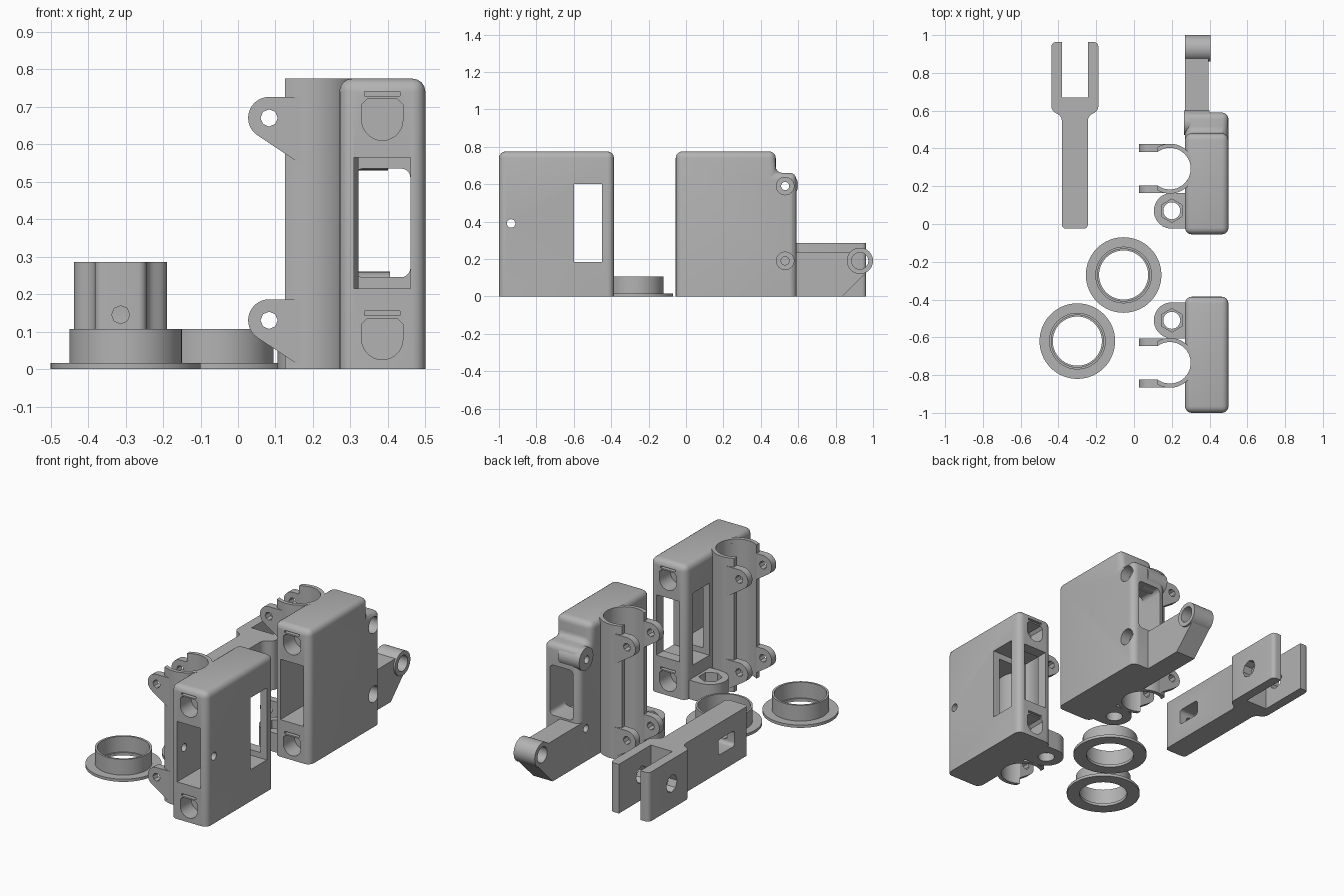
import bpy, bmesh, math

if bpy.data.objects.get("Cube"):
    bpy.data.objects.remove(bpy.data.objects["Cube"], do_unlink=True)

grey = bpy.data.materials.new("plain grey")
grey.use_nodes = True
COLOUR = (0.45, 0.45, 0.45, 1)
grey.diffuse_color = COLOUR
grey.node_tree.nodes["Principled BSDF"].inputs["Base Color"].default_value = COLOUR


def prism(name, pts, axis, lo, hi, round_edges=0, keep=None):
    """Extrude a 2D outline along an axis, rounding the edges picked by keep."""
    place = {"x": lambda u, v, w: (w, u, v),
             "y": lambda u, v, w: (u, w, v),
             "z": lambda u, v, w: (u, v, w)}[axis]
    bm = bmesh.new()
    face = bm.faces.new([bm.verts.new(place(u, v, lo)) for u, v in pts])
    ext = bmesh.ops.extrude_face_region(bm, geom=[face])
    shift = place(0, 0, hi - lo)
    bmesh.ops.translate(bm, vec=shift,
                        verts=[g for g in ext["geom"] if isinstance(g, bmesh.types.BMVert)])
    bmesh.ops.recalc_face_normals(bm, faces=bm.faces)
    if round_edges:
        edges = [e for e in bm.edges if keep(e)]
        bmesh.ops.bevel(bm, geom=edges, offset=round_edges, segments=4,
                        profile=0.5, affect="EDGES", clamp_overlap=True)
    mesh = bpy.data.meshes.new(name)
    bm.to_mesh(mesh)
    bm.free()
    mesh.materials.append(grey)
    ob = bpy.data.objects.new(name, mesh)
    bpy.context.collection.objects.link(ob)
    return ob


def rect(u0, u1, v0, v1):
    return [(u0, v0), (u1, v0), (u1, v1), (u0, v1)]


def arc(u, v, r, a0=0, a1=360, n=32):
    """Points on an arc; a full turn leaves out the repeated end point."""
    count = n if a1 - a0 == 360 else n + 1
    return [(u + r * math.cos(math.radians(a0 + (a1 - a0) * i / n)),
             v + r * math.sin(math.radians(a0 + (a1 - a0) * i / n))) for i in range(count)]


def round_rect(u0, u1, v0, v1, r):
    return (arc(u1 - r, v1 - r, r, 0, 90, 5) + arc(u0 + r, v1 - r, r, 90, 180, 5)
            + arc(u0 + r, v0 + r, r, 180, 270, 5) + arc(u1 - r, v0 + r, r, 270, 359.9, 5))


def cut(ob, *cutters):
    """Subtract the cutters, bake the result and remove them."""
    for c in cutters:
        c.hide_render = True
        mod = ob.modifiers.new("cut", "BOOLEAN")
        mod.operation, mod.solver, mod.object = "DIFFERENCE", "EXACT", c
    bpy.context.view_layer.update()
    baked = bpy.data.meshes.new_from_object(
        ob.evaluated_get(bpy.context.evaluated_depsgraph_get()))
    ob.modifiers.clear()
    ob.data = baked
    for c in cutters:
        bpy.data.objects.remove(c, do_unlink=True)
    return ob


def upper(e):
    return any(v.co.z > 0.001 for v in e.verts)


def upright(e):
    return abs(e.verts[0].co.z - e.verts[1].co.z) > 0.1


LEFT, RIGHT, TOP = 0.27, 0.5, 0.775
MID = 0.385


def end_pockets(y, inward):
    """Screw pockets with flat top and round bottom, with a thin slot above each."""
    lo, hi = sorted((y - 0.02 * inward, y + 0.1 * inward))
    out = []
    for z in (0.08, 0.665):
        shape = arc(MID, z, 0.055, 180, 360, 14) + [(MID + 0.055, z + 0.04), (MID + 0.04, z + 0.055),
                                                   (MID - 0.04, z + 0.055), (MID - 0.055, z + 0.04)]
        out.append(prism("cutter", shape, "y", lo, hi))
        out.append(prism("cutter", rect(MID - 0.047, MID + 0.047, z + 0.063, z + 0.075), "y", lo, hi))
    return out


def clamp_side(prefix, cy, nut_y):
    """Half-pipe cradle with four bolt ears, and a nut holder at the foot."""
    cx = 0.19
    a_out = math.degrees(math.acos(-0.065 / 0.132))
    a_in = math.degrees(math.acos(-0.065 / 0.11))
    ring = arc(cx, cy, 0.132, -a_out, a_out, 36) + arc(cx, cy, 0.11, -a_in, a_in, 36)[::-1]
    prism(prefix + "_cradle", ring, "z", 0, TOP)
    for level, z in (("lower", 0.13), ("upper", 0.67)):
        shape = arc(0.083, z, 0.056, 90, 236, 16) + [(0.175, z - 0.128), (0.175, z + 0.056)]
        for side, y0 in (("front", cy - 0.13), ("back", cy + 0.088)):
            ear = prism(f"{prefix}_{level}_{side}_ear", shape, "y", y0, y0 + 0.042)
            cut(ear, prism("cutter", arc(0.083, z, 0.023, n=8), "y", y0 - 0.1, y0 + 0.1),
                prism("cutter", arc(cx, cy, 0.11, n=48), "z", -0.1, 1))
    holder = prism(prefix + "_nut_holder",
                   arc(0.2, nut_y, 0.095, 90, 270, 18) + [(0.29, nut_y - 0.095), (0.29, nut_y + 0.095)],
                   "z", 0, 0.11)
    cut(holder, prism("cutter", arc(0.2, nut_y, 0.045, n=24), "z", -0.1, 0.2),
        prism("cutter", arc(0.2, nut_y, 0.062, 30, 390, 6), "z", 0.05, 0.2))


def pipe_cut(cy):
    return prism("cutter", arc(0.19, cy, 0.11, n=48), "z", -0.1, 1)


# Front housing: hollow lengthwise, with a slot across it
front = prism("front_housing", rect(-1, -0.385, 0, TOP), "x", LEFT, RIGHT, 0.035, upper)
cut(front,
    prism("cutter", rect(0.31, 0.46, 0.215, 0.565), "y", -1.1, -0.3),
    prism("cutter", rect(-0.6, -0.45, 0.183, 0.6), "x", 0.2, 0.6),
    prism("cutter", arc(-0.935, 0.39, 0.023, n=16), "x", 0.2, 0.6),
    pipe_cut(-0.735), *end_pockets(-1, 1), *end_pockets(-0.385, -1))
clamp_side("front", -0.735, -0.51)

# Back housing: stepped at the rear, with two cross bolts
step = [(-0.055, 0), (0.59, 0), (0.59, 0.66), (0.48, 0.66), (0.48, TOP), (-0.055, TOP)]
back = prism("back_housing", step, "x", LEFT, RIGHT, 0.035, upper)
bolts = []
for z in (0.19, 0.59):
    bolts.append(prism("cutter", arc(0.53, z, 0.022, n=16), "x", 0.2, 0.6))
    bolts.append(prism("cutter", arc(0.53, z, 0.047, n=24), "x", 0.44, 0.6))
cut(back,
    prism("cutter", rect(0.31, 0.46, 0.215, 0.565), "y", -0.1, 0.45),
    prism("cutter", round_rect(0.31, 0.46, 0.245, 0.535, 0.025), "y", 0.4, 0.7),
    pipe_cut(0.293), *end_pockets(-0.055, 1), *bolts)
clamp_side("back", 0.293, 0.07)

# Hinge barrel on the rear step
cut(prism("hinge_barrel", arc(0.535, 0.595, 0.065), "x", 0.265, 0.4),
    prism("cutter", arc(0.53, 0.59, 0.022, n=16), "x", 0.2, 0.42))

# Rear arm with a bored boss at its end
bore = dict(pts=arc(0.93, 0.19, 0.045, n=24), axis="x", lo=0.2, hi=0.6)
cut(prism("rear_arm", [(0.56, 0), (0.835, 0), (0.975, 0.14), (0.93, 0.235), (0.56, 0.235)],
          "x", LEFT, 0.395), prism("cutter", **bore))
cut(prism("arm_boss", arc(0.93, 0.19, 0.07), "x", LEFT, 0.405), prism("cutter", **bore))

# Fork lever: narrow stem widening to two prongs
FX = -0.313
half = [(0.069, -0.025), (0.069, 0.57), (0.124, 0.6), (0.124, 0.963), (0.069, 0.963), (0.069, 0.67)]
outline = [(FX + x, y) for x, y in half] + [(FX - x, y) for x, y in reversed(half)]
fork = prism("fork_lever", outline, "z", 0, 0.285, 0.022,
             lambda e: upright(e) and (abs(e.verts[0].co.x - FX) > 0.1 or e.verts[0].co.y < 0.6))
cut(fork,
    prism("cutter", arc(0.755, 0.145, 0.05, n=8), "x", -0.6, 0),
    prism("cutter", round_rect(0.1, 0.25, 0.1, 0.19, 0.02), "x", -0.6, 0),
    prism("cutter", arc(FX, 0.145, 0.024, n=8), "y", -0.1, 0.15))

# Two flanged bushings
for name, x, y in (("right_bushing", -0.3, -0.62), ("middle_bushing", -0.055, -0.27)):
    cut(prism(name + "_flange", arc(x, y, 0.2, n=64), "z", 0, 0.016),
        prism("cutter", arc(x, y, 0.13, n=64), "z", -0.1, 0.2))
    cut(prism(name + "_sleeve", arc(x, y, 0.15, n=64), "z", 0.01, 0.107),
        prism("cutter", arc(x, y, 0.138, n=64), "z", -0.1, 0.2))

# Smooth the curved faces and keep the hard edges
bpy.ops.object.select_all(action="DESELECT")
for ob in bpy.context.collection.objects:
    if ob.type == "MESH" and grey.name in ob.data.materials:
        ob.select_set(True)
        bpy.context.view_layer.objects.active = ob
bpy.ops.object.shade_smooth_by_angle(angle=math.radians(30))
